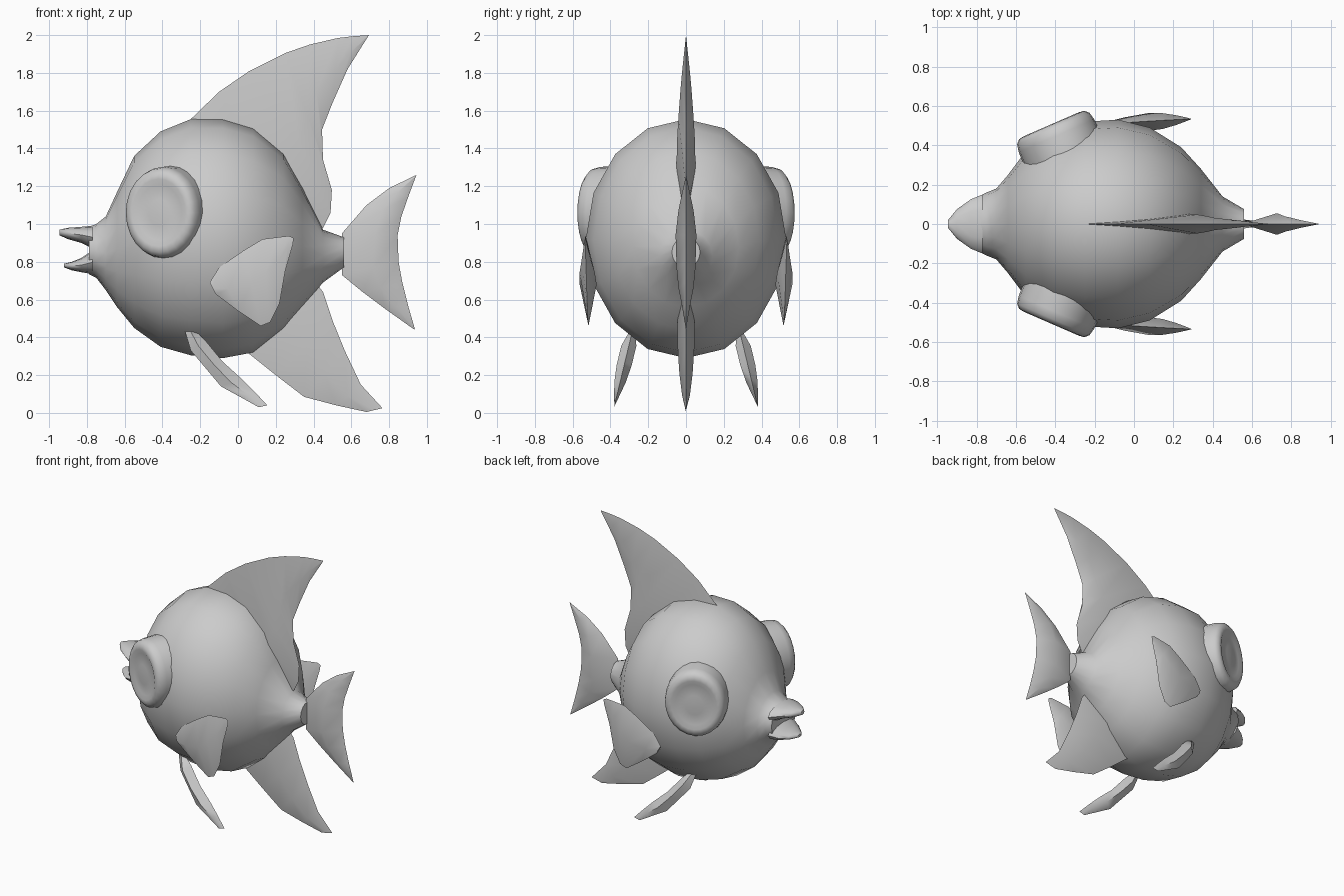
import bpy, bmesh, math
from mathutils import Vector

grey = bpy.data.materials.new("plain grey")
grey.diffuse_color = (0.6, 0.6, 0.6, 1)


def loft(name, rings, angle=40):
    """Skin a list of equal-length closed rings and cap both ends."""
    bm = bmesh.new()
    vs = [[bm.verts.new(p) for p in r] for r in rings]
    n = len(rings[0])
    for a, b in zip(vs, vs[1:]):
        for i in range(n):
            j = (i + 1) % n
            bm.faces.new((a[i], a[j], b[j], b[i]))
    bm.faces.new(vs[0])
    bm.faces.new(vs[-1])
    bmesh.ops.remove_doubles(bm, verts=bm.verts, dist=0.0005)
    bmesh.ops.recalc_face_normals(bm, faces=bm.faces)
    me = bpy.data.meshes.new(name)
    bm.to_mesh(me)
    bm.free()
    me.materials.append(grey)
    ob = bpy.data.objects.new(name, me)
    bpy.context.collection.objects.link(ob)
    bpy.ops.object.select_all(action='DESELECT')
    ob.select_set(True)
    bpy.context.view_layer.objects.active = ob
    bpy.ops.object.shade_smooth_by_angle(angle=math.radians(angle))
    return ob


def ovals(sections, n=16):
    """Elliptical rings across x from (x, top, bottom, half width)."""
    out = []
    for x, t, b, w in sections:
        out.append([(x, w * math.sin(2 * math.pi * i / n),
                     (t + b) / 2 + (t - b) / 2 * math.cos(2 * math.pi * i / n))
                    for i in range(n)])
    return out


def fin(name, stations, y=lambda x, z: 0):
    """Diamond-section blade: (lead x, z, trail x, z, ridge position, half thickness)."""
    rings = []
    for lx, lz, tx, tz, f, t in stations:
        mx, mz = lx + (tx - lx) * f, lz + (tz - lz) * f
        rings.append([(lx, y(lx, lz), lz), (mx, y(mx, mz) + t, mz),
                      (tx, y(tx, tz), tz), (mx, y(mx, mz) - t, mz)])
    return loft(name, rings, 55)


# Round body with snout and tail root
loft("body", ovals([
    (-0.79, 0.985, 0.735, 0.14), (-0.75, 1.00, 0.715, 0.16),
    (-0.70, 1.04, 0.65, 0.18), (-0.64, 1.17, 0.56, 0.25),
    (-0.55, 1.36, 0.45, 0.37), (-0.41, 1.49, 0.35, 0.47),
    (-0.25, 1.555, 0.305, 0.52), (-0.08, 1.555, 0.29, 0.53),
    (0.08, 1.51, 0.32, 0.49), (0.24, 1.38, 0.44, 0.39),
    (0.34, 1.20, 0.56, 0.28), (0.45, 0.97, 0.69, 0.14),
    (0.56, 0.93, 0.77, 0.075)]), 50)

# Open lips
loft("upper_lip", ovals([(-0.77, 0.99, 0.87, 0.15), (-0.83, 0.985, 0.90, 0.125),
                         (-0.90, 0.98, 0.92, 0.075), (-0.945, 0.97, 0.94, 0.02)], 12), 60)
loft("lower_lip", ovals([(-0.77, 0.86, 0.735, 0.15), (-0.83, 0.82, 0.745, 0.12),
                         (-0.88, 0.80, 0.755, 0.075), (-0.92, 0.79, 0.77, 0.025)], 12), 60)

# Vertical fins
fin("dorsal_fin", [
    (-0.25, 1.50, 0.38, 0.97, 0.55, 0.05), (-0.25, 1.555, 0.45, 0.98, 0.62, 0.05),
    (-0.10, 1.70, 0.49, 1.06, 0.64, 0.05), (0.06, 1.81, 0.497, 1.18, 0.6, 0.048),
    (0.25, 1.905, 0.45, 1.34, 0.6, 0.04), (0.38, 1.95, 0.445, 1.50, 0.55, 0.03),
    (0.53, 1.985, 0.50, 1.64, 0.5, 0.02), (0.61, 1.994, 0.58, 1.82, 0.5, 0.01),
    (0.695, 2.0, 0.69, 1.998, 0.5, 0.0)])
fin("tail_fin", [
    (0.945, 1.26, 0.943, 1.255, 0.5, 0), (0.80, 1.19, 0.90, 1.14, 0.45, 0.02),
    (0.68, 1.10, 0.865, 1.04, 0.45, 0.04), (0.55, 0.95, 0.845, 0.94, 0.6, 0.055),
    (0.55, 0.73, 0.85, 0.80, 0.55, 0.05), (0.66, 0.64, 0.87, 0.69, 0.45, 0.04),
    (0.78, 0.55, 0.90, 0.57, 0.45, 0.02), (0.935, 0.44, 0.936, 0.445, 0.5, 0)])
fin("anal_fin", [
    (0.0, 0.40, 0.42, 0.68, 0.55, 0.045), (0.05, 0.32, 0.45, 0.64, 0.55, 0.045),
    (0.20, 0.20, 0.50, 0.49, 0.55, 0.045), (0.35, 0.085, 0.565, 0.33, 0.5, 0.035),
    (0.52, 0.04, 0.65, 0.15, 0.45, 0.02), (0.68, 0.005, 0.765, 0.025, 0.5, 0.0)])

for side, word in ((1, "left"), (-1, "right")):
    # Side fins lie almost flat against the body
    fin("side_fin_" + word, [
        (-0.15, 0.69, -0.12, 0.63, 0.5, 0.012), (-0.10, 0.77, 0.0, 0.54, 0.5, 0.03),
        (0.03, 0.86, 0.12, 0.46, 0.45, 0.045), (0.13, 0.92, 0.17, 0.48, 0.4, 0.04),
        (0.21, 0.93, 0.22, 0.58, 0.35, 0.025), (0.27, 0.937, 0.25, 0.75, 0.3, 0.01),
        (0.295, 0.925, 0.29, 0.89, 0.5, 0.0)],
        lambda x, z: side * (0.515 + 0.05 * x + 0.02 * (z - 0.7)))
    # Splayed belly fins
    fin("belly_fin_" + word, [
        (-0.22, 0.43, -0.28, 0.43, 0.5, 0.015), (-0.17, 0.38, -0.25, 0.33, 0.5, 0.04),
        (-0.08, 0.27, -0.17, 0.235, 0.5, 0.04), (0.02, 0.18, -0.09, 0.14, 0.5, 0.03),
        (0.09, 0.11, 0.02, 0.08, 0.5, 0.015), (0.155, 0.04, 0.11, 0.03, 0.5, 0.0)],
        lambda x, z: side * (0.388 - 0.24 * z))
    # Bulging eye discs with a shallow dished centre
    axis = Vector((-0.4, 0.92 * side, 0)).normalized()
    across = Vector((0.92, 0.4 * side, 0)).normalized()
    centre = Vector((-0.41, 0.485 * side, 1.06))
    rings = []
    for r, h in ((1.04, -0.16), (1.02, -0.04), (0.98, 0.0), (0.88, 0.02),
                 (0.75, 0.024), (0.62, 0.012), (0.3, 0.018), (0.05, 0.02)):
        ring = []
        for i in range(24):
            a = 2 * math.pi * i / 24
            ring.append(centre + axis * h + across * (0.205 * r * math.cos(a))
                        + Vector((0, 0, 0.238 * r * math.sin(a))))
        rings.append(ring)
    loft("eye_" + word, rings, 50)
